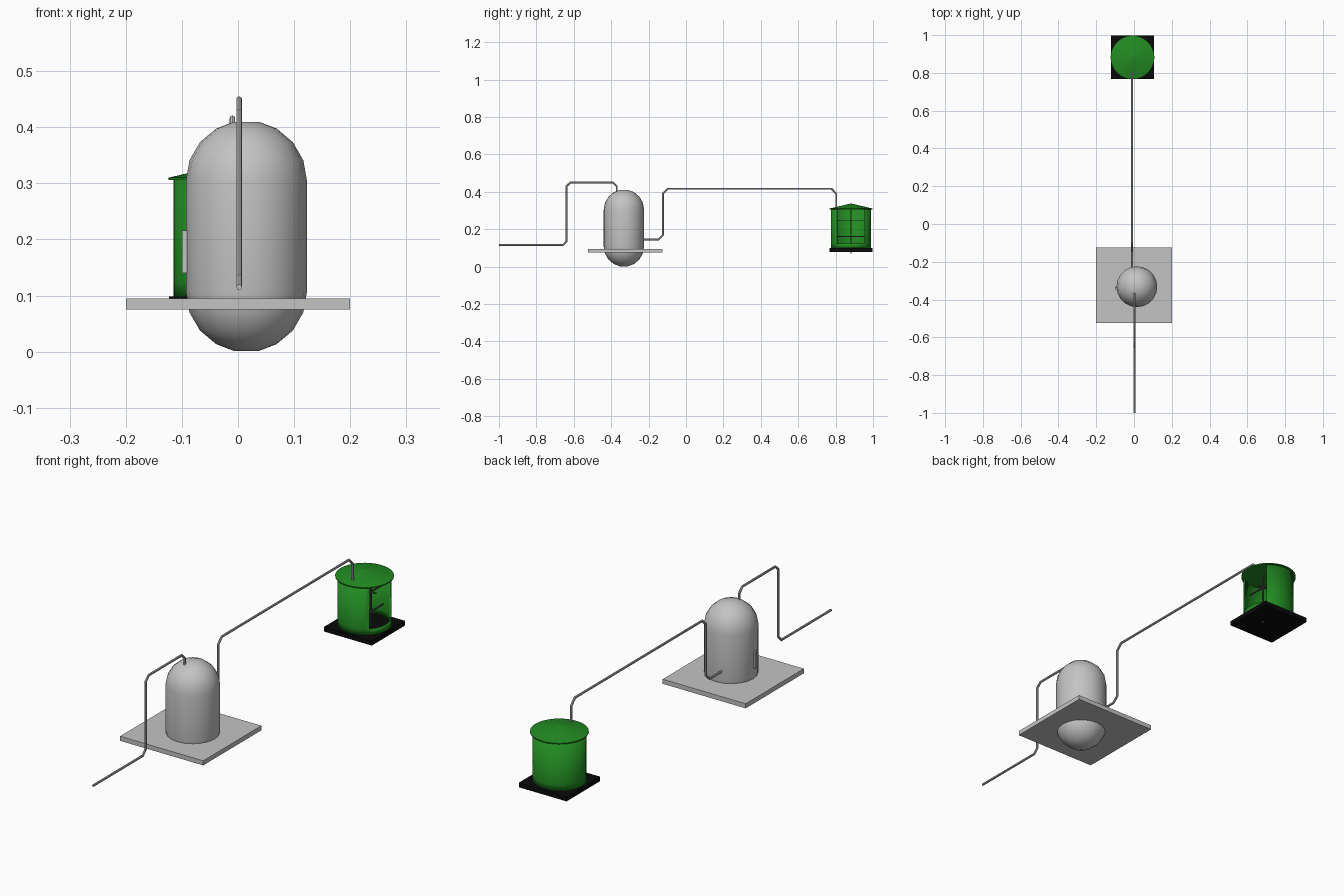
import bpy, bmesh, math
from mathutils import Vector

cube = bpy.data.objects.get("Cube")
if cube:
    bpy.data.objects.remove(cube, do_unlink=True)


def material(name, rgb):
    m = bpy.data.materials.new(name)
    m.use_nodes = True
    m.diffuse_color = (*rgb, 1)
    m.node_tree.nodes["Principled BSDF"].inputs["Base Color"].default_value = (*rgb, 1)
    return m


STEEL = material("light steel", (0.55, 0.55, 0.55))
GREEN = material("forest green", (0.016, 0.258, 0.016))
BLACK = material("black", (0.003, 0.003, 0.003))
DARK = material("dark grey", (0.09, 0.08, 0.1))


def finish(name, bm, mat, loc=(0, 0, 0), smooth=None):
    bmesh.ops.recalc_face_normals(bm, faces=bm.faces)
    mesh = bpy.data.meshes.new(name)
    bm.to_mesh(mesh)
    bm.free()
    mesh.materials.append(mat)
    ob = bpy.data.objects.new(name, mesh)
    ob.location = loc
    bpy.context.collection.objects.link(ob)
    if smooth:
        bpy.ops.object.select_all(action='DESELECT')
        ob.select_set(True)
        bpy.context.view_layer.objects.active = ob
        bpy.ops.object.shade_smooth_by_angle(angle=math.radians(smooth))
    return ob


def box(name, size, loc, mat):
    bm = bmesh.new()
    bmesh.ops.create_cube(bm, size=1)
    bmesh.ops.scale(bm, vec=size, verts=bm.verts)
    return finish(name, bm, mat, loc)


def lathe(name, profile, loc, mat, sides, smooth):
    """Revolve (radius, height) points and cap both ends."""
    bm = bmesh.new()
    rings = [[bm.verts.new((r * math.cos(a), r * math.sin(a), z))
              for a in (math.tau * i / sides for i in range(sides))]
             for r, z in profile]
    for low, high in zip(rings, rings[1:]):
        for i in range(sides):
            j = (i + 1) % sides
            bm.faces.new((low[i], low[j], high[j], high[i]))
    bm.faces.new(rings[0])
    bm.faces.new(rings[-1])
    return finish(name, bm, mat, loc, smooth)


def pipe(name, x, points, radius, mat, sides=8):
    """Sweep a round section along a path lying in the y-z plane."""
    bm = bmesh.new()
    pts = [Vector((x, y, z)) for y, z in points]
    rings = []
    for i, p in enumerate(pts):
        before = (p - pts[i - 1]).normalized() if i else (pts[1] - p).normalized()
        after = (pts[i + 1] - p).normalized() if i + 1 < len(pts) else before
        tangent = (before + after).normalized()
        side = Vector((1, 0, 0))
        up = side.cross(tangent) / tangent.dot(before)
        rings.append([bm.verts.new(p + radius * (math.cos(a) * side + math.sin(a) * up))
                      for a in (math.tau * k / sides for k in range(sides))])
    for a, b in zip(rings, rings[1:]):
        for k in range(sides):
            j = (k + 1) % sides
            bm.faces.new((a[k], a[j], b[j], b[k]))
    bm.faces.new(rings[0])
    bm.faces.new(rings[-1])
    return finish(name, bm, mat, smooth=40)


# Domed tank set through a square slab
R, LOW, HIGH = 0.108, 0.107, 0.304
tilts = [math.radians(t) for t in (78, 60, 40, 20, 0)]
tank = [(R * math.cos(t), LOW - R * math.sin(t)) for t in tilts]
tank += [(R * math.cos(t), HIGH + R * math.sin(t)) for t in reversed(tilts)]
lathe("tank", tank, (0.015, -0.332, 0), STEEL, 20, 30)
box("tank_slab", (0.4, 0.4, 0.02), (0, -0.325, 0.085), STEEL)
box("level_gauge", (0.02, 0.014, 0.075), (-0.09, -0.34, 0.178), STEEL)

# Pipes in front of and behind the tank
pipe("inlet_pipe", 0.002,
     [(-1, 0.115), (-0.658, 0.115), (-0.639, 0.135), (-0.639, 0.43), (-0.617, 0.45),
      (-0.39, 0.45), (-0.37, 0.43), (-0.37, 0.385)], 0.005, STEEL)
pipe("transfer_pipe", -0.01,
     [(-0.25, 0.145), (-0.147, 0.145), (-0.123, 0.168), (-0.123, 0.39), (-0.098, 0.416),
      (0.778, 0.416), (0.803, 0.39), (0.803, 0.31)], 0.005, STEEL)

# Round hut: base, wall with a quarter opening above a sill, conical roof
HX, HY, FLOOR, SILL, EAVE = -0.008, 0.882, 0.098, 0.124, 0.308
box("hut_base", (0.23, 0.23, 0.02), (HX, HY, FLOOR - 0.01), BLACK)

bm = bmesh.new()
SIDES = 32
rows = [[bm.verts.new((0.107 * math.cos(a), 0.107 * math.sin(a), z))
         for a in (math.tau * i / SIDES for i in range(SIDES))]
        for z in (FLOOR, SILL, EAVE)]
for level in range(2):
    for i in range(SIDES):
        facing = math.cos(math.tau * (i + 0.5) / SIDES)
        if level == 1 and facing > math.cos(math.radians(45)):
            continue
        j = (i + 1) % SIDES
        bm.faces.new((rows[level][i], rows[level][j], rows[level + 1][j], rows[level + 1][i]))
wall = finish("hut_wall", bm, GREEN, (HX, HY, 0), 30)
shell = wall.modifiers.new("thickness", 'SOLIDIFY')
shell.thickness = 0.005
shell.offset = -1

lathe("hut_roof", [(0.116, EAVE - 0.002), (0.116, EAVE + 0.002), (0.001, 0.337)],
      (HX, HY, 0), GREEN, SIDES, 20)

# Rack inside the hut: one post with crossing rungs
PX = HX + 0.03
box("rack_post", (0.006, 0.006, 0.235), (PX, HY, 0.187), DARK)
for n, z in enumerate((0.16, 0.245)):
    box(f"rack_rung_{n}", (0.005, 0.17, 0.005), (PX, HY, z), DARK)
    box(f"rack_cross_arm_{n}", (0.07, 0.005, 0.005), (PX - 0.01, HY, z), DARK)
